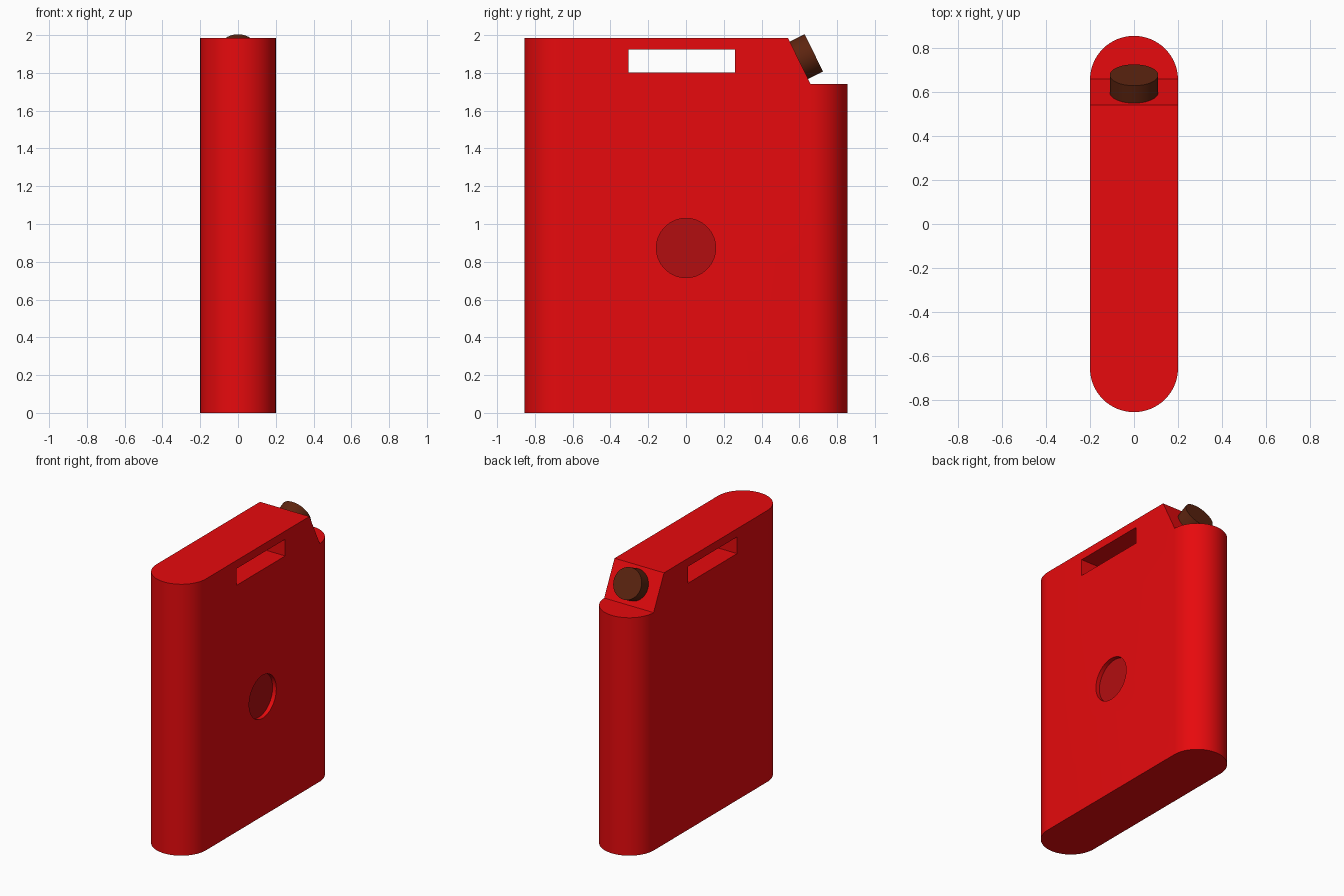
import bpy, bmesh, math
from mathutils import Vector

if "Cube" in bpy.data.objects:
    bpy.data.objects.remove(bpy.data.objects["Cube"])


def material(name, color):
    m = bpy.data.materials.new(name)
    m.diffuse_color = (*color, 1)
    m.use_nodes = True
    m.node_tree.nodes["Principled BSDF"].inputs["Base Color"].default_value = m.diffuse_color
    return m


red = material("red", (0.8, 0.003, 0.004))
dark_red = material("dark_red", (0.45, 0.004, 0.005))
brown = material("brown", (0.11, 0.018, 0.005))


def prism(name, points, offset):
    """Extrude a closed planar outline along an offset vector."""
    bm = bmesh.new()
    face = bm.faces.new([bm.verts.new(p) for p in points])
    ext = bmesh.ops.extrude_face_region(bm, geom=[face])
    bmesh.ops.translate(bm, vec=offset,
                        verts=[v for v in ext["geom"] if isinstance(v, bmesh.types.BMVert)])
    bmesh.ops.recalc_face_normals(bm, faces=bm.faces)
    mesh = bpy.data.meshes.new(name)
    bm.to_mesh(mesh)
    bm.free()
    obj = bpy.data.objects.new(name, mesh)
    bpy.context.collection.objects.link(obj)
    return obj


def activate(obj):
    bpy.ops.object.select_all(action='DESELECT')
    obj.select_set(True)
    bpy.context.view_layer.objects.active = obj


def cut(obj, cutter):
    activate(obj)
    mod = obj.modifiers.new("cut", 'BOOLEAN')
    mod.operation = 'DIFFERENCE'
    mod.solver = 'EXACT'
    mod.object = cutter
    bpy.ops.object.modifier_apply(modifier=mod.name)
    bpy.data.objects.remove(cutter)


def smooth(obj):
    activate(obj)
    bpy.ops.object.shade_smooth_by_angle(angle=math.radians(20))


# Can body: rounded-end outline pulled up
R, HALF, H = 0.2, 0.655, 1.985
N = 32
outline = []
for end in (0, 1):
    for i in range(N + 1):
        a = math.pi * (end + i / N)
        outline.append((R * math.cos(a), (HALF if end == 0 else -HALF) + R * math.sin(a), 0))
body = prism("can_body", outline, (0, 0, H))
body.data.materials.append(red)
body.data.materials.append(dark_red)

# Sloped shoulder and ledge for the spout
top, foot = Vector((0, 0.54, H)), Vector((0, 0.66, 1.74))
up = top + (top - foot)
cut(body, prism("shoulder_cutter", [(-0.5, *p) for p in
    (up.yz, foot.yz, (1.2, foot.z), (1.2, up.z))], (1, 0, 0)))

# Handle opening through the body
cut(body, prism("handle_cutter", [(-0.5, *p) for p in
    ((-0.305, 1.803), (0.26, 1.803), (0.26, 1.925), (-0.305, 1.925))], (1, 0, 0)))

# Round recess on the right side only
DEPTH = 0.03
ring = [(R - DEPTH, 0.157 * math.cos(t), 0.873 + 0.157 * math.sin(t))
        for t in (2 * math.pi * i / 64 for i in range(64))]
cut(body, prism("recess_cutter", ring, (0.3, 0, 0)))
for p in body.data.polygons:
    p.material_index = int(abs(p.center.x - (R - DEPTH)) < 1e-3 and p.normal.x > 0.99
                           and abs(p.center.y) < 0.2)
smooth(body)

# Spout cap standing square to the slope
slope = (foot - top).normalized()
normal = Vector((0, -slope.z, slope.y))
mid = Vector((0, 0.598, 1.867))
side = Vector((1, 0, 0))
cap = prism("spout_cap", [mid - normal * 0.004 + 0.11 * (side * math.cos(t) + slope * math.sin(t))
                          for t in (2 * math.pi * i / 48 for i in range(48))], normal * 0.092)
cap.data.materials.append(brown)
smooth(cap)
